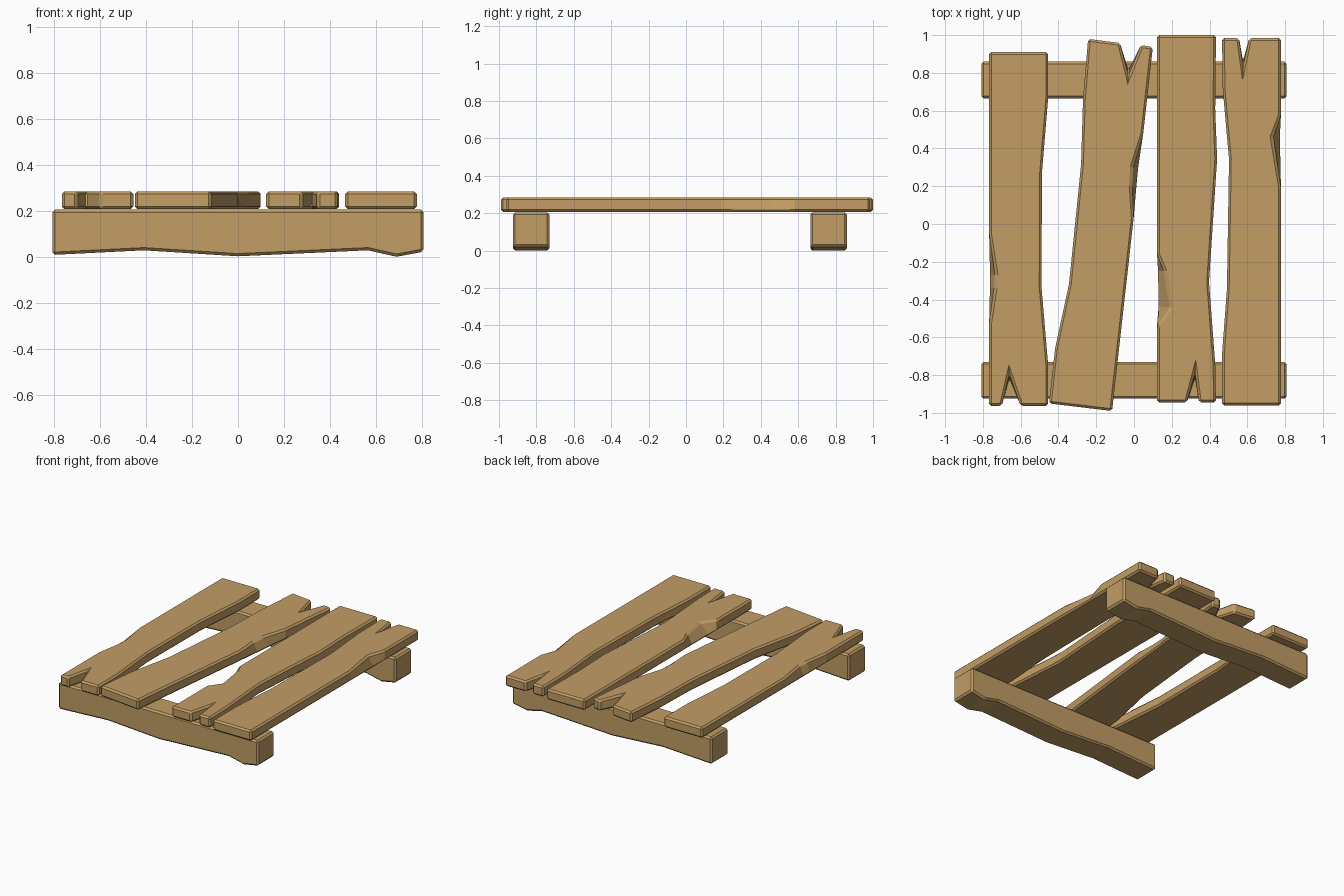
import bpy, bmesh
from mathutils import Vector

if "Cube" in bpy.data.objects:
    bpy.data.objects.remove(bpy.data.objects["Cube"])

wood = bpy.data.materials.new("wood")
wood.diffuse_color = (0.54, 0.34, 0.13, 1)
wood.use_nodes = True
wood.node_tree.nodes["Principled BSDF"].inputs["Base Color"].default_value = wood.diffuse_color


def prism(name, outline, depth, place):
    """Extrude an outline; points may carry (dx, dy) shifting only the far end (chips, splits)."""
    bm = bmesh.new()
    near, far = [], []
    for p in outline:
        dx, dy = p[2:] if len(p) == 4 else (0, 0)
        near.append(bm.verts.new(place(p[0], p[1], depth[0])))
        far.append(bm.verts.new(place(p[0] + dx, p[1] + dy, depth[1])))
    bm.faces.new(near)
    bm.faces.new(far)
    n = len(outline)
    for i in range(n):
        j = (i + 1) % n
        bm.faces.new((near[i], near[j], far[j], far[i]))
    bmesh.ops.recalc_face_normals(bm, faces=bm.faces)
    mesh = bpy.data.meshes.new(name)
    bm.to_mesh(mesh)
    bm.free()
    mesh.materials.append(wood)
    ob = bpy.data.objects.new(name, mesh)
    bpy.context.collection.objects.link(ob)
    bev = ob.modifiers.new("worn_edges", 'BEVEL')
    bev.width = 0.012
    bev.segments = 1
    bev.limit_method = 'ANGLE'
    bev.angle_limit = 0.5
    return ob


# Plank outlines, counter-clockwise seen from above
planks = {
    "plank_left": [
        (-.767, -.963), (-.70, -.963), (-.66, -.82, 0, .03), (-.60, -.963), (-.455, -.963),
        (-.455, -.74), (-.49, -.33), (-.487, .275), (-.455, .66), (-.455, .91), (-.767, .91),
        (-.767, -.05), (-.767, -.27, .035, 0), (-.767, -.34, .03, 0), (-.767, -.53)],
    "plank_crooked": [
        (-.45, -.95), (-.116, -.99), (-.002, .03), (.017, .20, -.03, 0), (.027, .30, -.035, 0),
        (.049, .48), (.10, .937), (.037, .947), (-.03, .82, 0, -.04), (-.074, .958),
        (-.243, .98), (-.27, .66), (-.28, .317), (-.344, -.317), (-.418, -.66)],
    "plank_middle": [
        (.122, -.945), (.28, -.945), (.323, -.82, 0, .04), (.344, -.945), (.434, -.945),
        (.43, -.74), (.397, -.307), (.44, .344), (.43, .61), (.434, 1.0), (.122, 1.0),
        (.122, -.16), (.122, -.25, .04, 0), (.122, -.44, .075, 0), (.122, -.54)],
    "plank_right": [
        (.466, -.96), (.778, -.96), (.778, .19), (.778, .46, -.045, 0), (.778, .58),
        (.778, .984), (.61, .984), (.577, .87, 0, -.04), (.556, .984), (.466, .984),
        (.47, .71), (.503, .344), (.492, -.344), (.466, -.69)],
}
for name, outline in planks.items():
    prism(name, outline, (.207, .285), lambda x, y, d: Vector((x, y, d)))

# Two crossbeams with a hewn, wavy underside
beam = [(-.808, .205), (-.808, .008), (-.41, .028), (0, .002), (.565, .028),
        (.69, 0), (.808, .022), (.808, .205)]
for name, y0, y1 in (("front_beam", -.925, -.73), ("back_beam", .665, .86)):
    prism(name, beam, (y0, y1), lambda x, z, d: Vector((x, d, z)))
